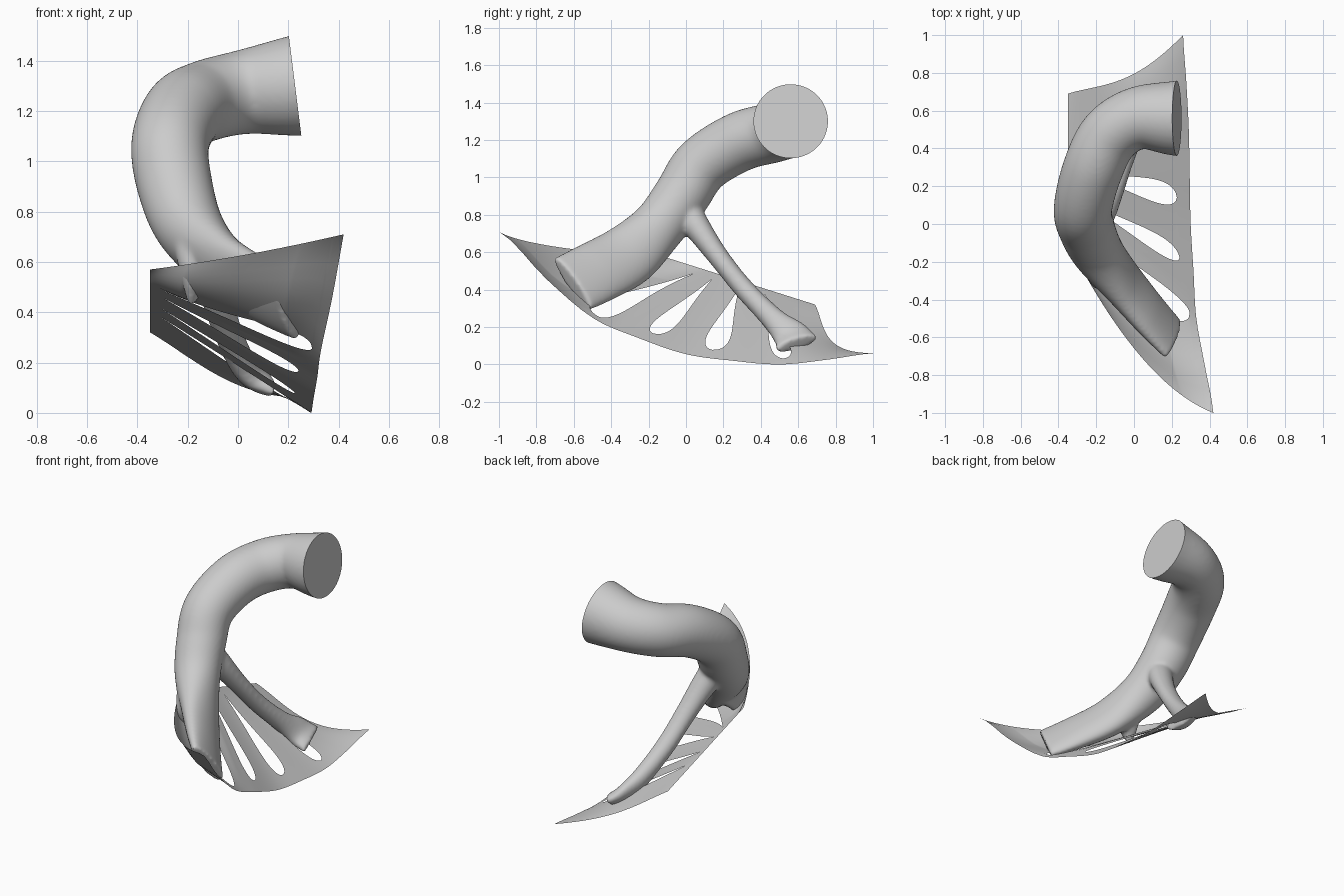
import bpy, bmesh
from math import cos, sin, pi
from mathutils import Vector

if "Cube" in bpy.data.objects:
    bpy.data.objects.remove(bpy.data.objects["Cube"])


def spline(keys, t):
    """Catmull-Rom through equally spaced tuples, t in key units."""
    n = len(keys) - 1
    i = max(0, min(int(t), n - 1))
    f = t - i
    p0, p1, p2, p3 = (keys[max(0, min(j, n))] for j in (i - 1, i, i + 1, i + 2))
    return [b + 0.5 * f * (c - a + f * (2 * a - 5 * b + 4 * c - d + f * (3 * (b - c) + d - a)))
            for a, b, c, d in zip(p0, p1, p2, p3)]


def loft(bm, keys, wide_dir, steps=8, sides=32):
    """Closed tube through (x, y, z, wide radius, thin radius) stations."""
    pts = [spline(keys, i / steps) for i in range((len(keys) - 1) * steps + 1)]
    rings = []
    for i, p in enumerate(pts):
        a, b = pts[max(i - 1, 0)], pts[min(i + 1, len(pts) - 1)]
        tan = (Vector(b[:3]) - Vector(a[:3])).normalized()
        wide = (wide_dir - tan * wide_dir.dot(tan)).normalized()
        thin = tan.cross(wide)
        rings.append([bm.verts.new(Vector(p[:3]) + wide * p[3] * cos(k * 2 * pi / sides)
                                   + thin * p[4] * sin(k * 2 * pi / sides)) for k in range(sides)])
    for r, s in zip(rings, rings[1:]):
        for k in range(sides):
            m = (k + 1) % sides
            bm.faces.new((r[k], r[m], s[m], s[k]))
    bm.faces.new(rings[0][::-1])
    bm.faces.new(rings[-1])


def add_object(name, bm):
    bmesh.ops.recalc_face_normals(bm, faces=bm.faces)
    me = bpy.data.meshes.new(name)
    bm.to_mesh(me)
    bm.free()
    ob = bpy.data.objects.new(name, me)
    bpy.context.collection.objects.link(ob)
    return ob


def shade(ob):
    bpy.ops.object.select_all(action='DESELECT')
    ob.select_set(True)
    bpy.context.view_layer.objects.active = ob
    bpy.ops.object.shade_smooth_by_angle(angle=0.7)


# Curved stem running into the front foot, plus the slim rear leg
bm = bmesh.new()
loft(bm, [(0.45, 0.56, 1.33, 0.22, 0.22), (0.225, 0.56, 1.3, 0.2, 0.2),
          (0.02, 0.56, 1.275, 0.17, 0.165), (-0.13, 0.465, 1.24, 0.162, 0.162),
          (-0.22, 0.285, 1.19, 0.16, 0.16), (-0.27, 0.085, 1.065, 0.155, 0.155),
          (-0.25, -0.025, 0.9, 0.15, 0.15), (-0.19, -0.15, 0.735, 0.145, 0.135),
          (-0.06, -0.31, 0.585, 0.17, 0.095), (0.08, -0.475, 0.495, 0.175, 0.07),
          (0.205, -0.61, 0.43, 0.175, 0.045)], Vector((0.1, 0.66, -0.75)))
loft(bm, [(-0.25, -0.04, 0.88, 0.1, 0.1), (-0.18, 0.045, 0.755, 0.075, 0.08),
          (-0.12, 0.17, 0.58, 0.057, 0.065), (-0.07, 0.31, 0.405, 0.055, 0.06),
          (-0.005, 0.47, 0.24, 0.065, 0.055), (0.05, 0.56, 0.155, 0.1, 0.05),
          (0.12, 0.595, 0.11, 0.12, 0.04)], Vector((0.1, 1, 0.1)))
# Web joining the stem to the inner corner of the plate
loft(bm, [(-0.18, -0.24, 0.68, 0.08, 0.08), (-0.17, -0.25, 0.58, 0.1, 0.06),
          (-0.155, -0.19, 0.5, 0.12, 0.03)], Vector((0.3, 1, -0.3)))
rough = add_object("stem_rough", bm)
mod = rough.modifiers.new("Fuse", 'REMESH')
mod.mode = 'VOXEL'
mod.voxel_size = 0.011
mod = rough.modifiers.new("Blend", 'SMOOTH')
mod.factor = 0.5
mod.iterations = 14
dg = bpy.context.evaluated_depsgraph_get()
bm = bmesh.new()
bm.from_object(rough, dg)
bpy.data.objects.remove(rough)

# Cut the stem off flat to give the round end face
bmesh.ops.bisect_plane(bm, geom=bm.verts[:] + bm.edges[:] + bm.faces[:], plane_co=(0.227, 0.56, 1.3),
                       plane_no=(0.992, 0, 0.124), clear_outer=True)
bmesh.ops.holes_fill(bm, edges=[e for e in bm.edges if e.is_boundary])
shade(add_object("branched_stem", bm))

# Thin curved base plate: rulings from the left edge to the right edge
RULINGS = [(-0.1, -1.0), (0.1, -0.49), (0.17, -0.22), (0.3, 0.12), (0.41, 0.53), (0.69, 1.0)]
RIGHT = [(0.42, 0.71), (0.375, 0.46), (0.33, 0.25), (0.315, 0.14), (0.3, 0.055),
         (0.295, 0.02), (0.29, 0.0), (0.277, 0.025), (0.26, 0.06)]
# Slots: half width in ruling units, start, end
SLOTS = [(0.2, 0.07, 0.95), (0.24, 0.07, 0.89), (0.24, 0.07, 0.89), (0.18, 0.07, 0.92)]


def plate_point(u, r):
    i = min(int(r), 4)
    yl, yr = (a + (b - a) * (r - i) for a, b in zip(RULINGS[i], RULINGS[i + 1]))
    xr, zr = spline(RIGHT, (yr + 1) * 4)
    left = Vector((-0.35, yl, 0.57 - 0.316 * (yl + 0.1)))
    p = left.lerp(Vector((xr, yr, zr)), u)
    bow = 4 * u * (1 - u)
    front, back = max(0, 1 - r / 1.4), max(0, r - 4)
    p += bow * (Vector((0, -0.15, -0.01)) * front
                + Vector((0, -0.075, -0.062)) * back * (0.4 + u * (1.6 - u)))
    # Dished outwards beneath the front foot
    dish = max(0, 1 - ((r - 0.5) / 0.5) ** 2) * min(1, 1.5 * bow)
    return p - Vector((0.6, 0.6, 0.5)) * 0.045 * dish


def slot_half(k, u):
    w, a, b = SLOTS[k]
    s = (u - a) / (b - a)
    return 1.35 * w * s * (1 - s ** 4) ** 0.5 if 0 < s < 1 else 0.0


N, M = 120, 8
bm = bmesh.new()
for k in range(5):
    rows = []
    for i in range(N + 1):
        u = i / N
        lo = k + (slot_half(k - 1, u) if k > 0 else 0)
        hi = k + 1 - (slot_half(k, u) if k < 4 else 0)
        rows.append([bm.verts.new(plate_point(u, lo + (hi - lo) * j / M)) for j in range(M + 1)])
    for a, b in zip(rows, rows[1:]):
        for j in range(M):
            bm.faces.new((a[j], b[j], b[j + 1], a[j + 1]))
bmesh.ops.remove_doubles(bm, verts=bm.verts, dist=0.0005)
shade(add_object("slotted_base_plate", bm))
